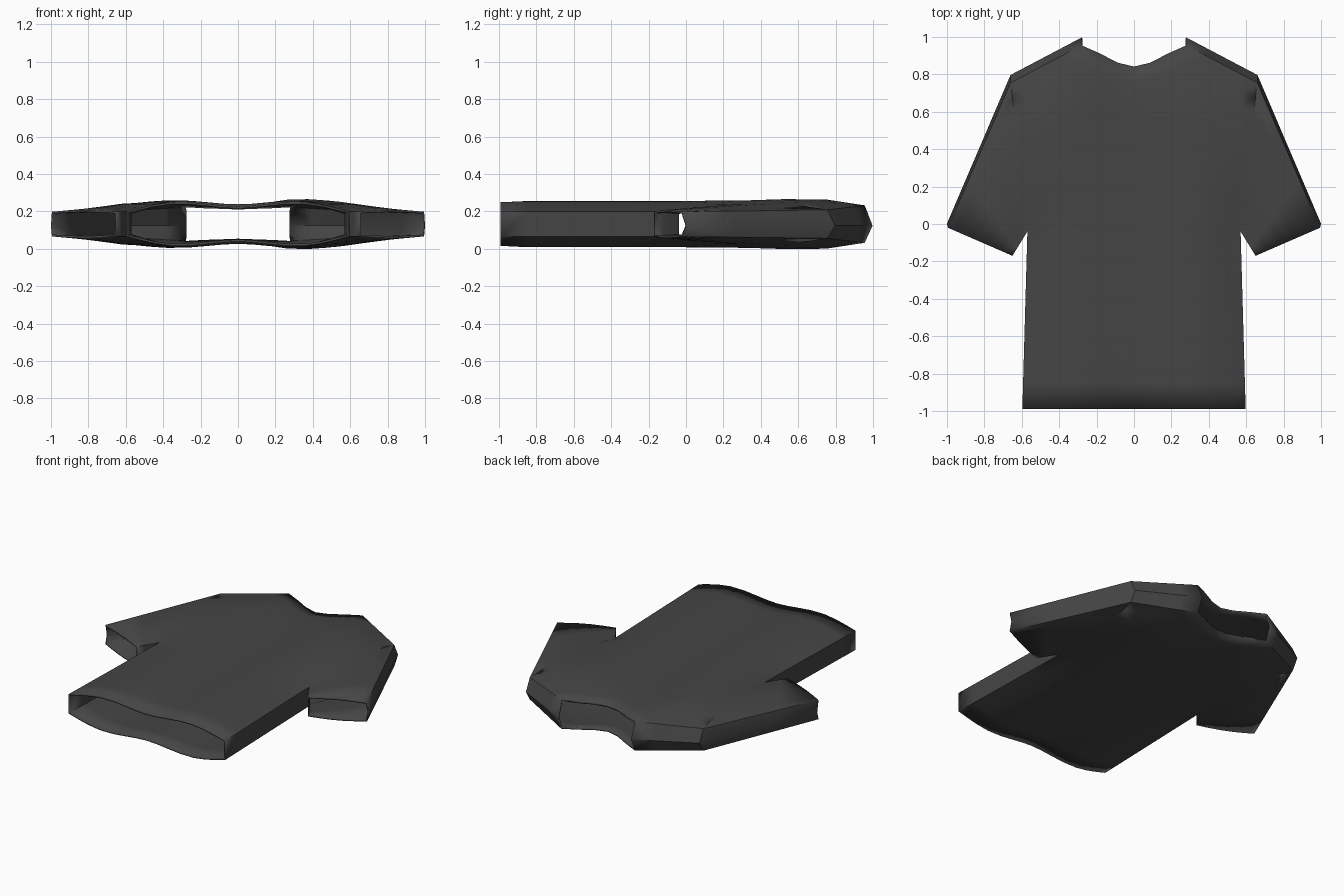
import bpy, bmesh, math
from mathutils import Vector

cube = bpy.data.objects.get("Cube")
if cube:
    bpy.data.objects.remove(cube, do_unlink=True)

MID = 0.132                      # height of the plane halfway through the shirt
U = [0, 0.13, 0.28, 0.424, 0.6, 0.75, 0.88, 1]    # columns, centre to side
LOWER = [0, 0.15, 0.4, 0.7, 1]                    # rows, hem to armpit
UPPER = [0, 0.2, 0.4, 0.6, 0.8, 0.9, 1]           # rows, armpit to shoulder
SLEEVE = [0, 0.33, 0.67, 1]                       # columns, seam to cuff
NECK = 3                                          # column of the neck point

armpit, shoulder = Vector((0.57, -0.04)), Vector((0.66, 0.755))
cuff_in, cuff_out = Vector((0.65, -0.17)), Vector((0.995, -0.02))
neck_y = [0.842, 0.862, 0.913, 0.955]


def mix(a, b, t):
    return a + (b - a) * t


def seam_height(t):
    return mix(0.066, 0.076, t) + 0.038 * math.sin(math.pi * t) ** 0.8 if 0 < t < 1 else mix(0.066, 0.076, t)


def belly(u, edge):
    centre = 0.106 + 0.024 * math.sin(math.pi * min(u / 1.2, 1)) ** 2
    return mix(centre, edge, u ** 4)


def body_low(i, t):
    u = U[i]
    h = belly(u, 0.066) - 0.012 * (1 - u) * max(0, 1 - t / 0.15)
    return u * mix(0.597, armpit.x, t), mix(-0.99, armpit.y, t), h


def body_high(i, t, side):
    u = U[i]
    if i <= NECK:
        top_y, top_h = neck_y[i], mix(0.09, 0.1, i / NECK)
    else:
        k = (u - U[NECK]) / (1 - U[NECK])
        top_y, top_h = mix(neck_y[NECK], shoulder.y, k), mix(0.1, 0.076, k)
    h = belly(u, seam_height(t))
    if side > 0 and 0.5 < t < 1 and 0.4 < u < 0.9:
        h += 0.006               # slightly fuller left shoulder
    h = mix(h, top_h, max(0, (t - 0.8) / 0.2))
    return u * mix(armpit.x, shoulder.x, t), mix(armpit.y, top_y, t), h


def sleeve(s, t):
    p = mix(mix(armpit, shoulder, t), mix(cuff_in, cuff_out, t), s)
    h = mix(seam_height(t), 0.066 + 0.01 * math.sin(math.pi * t), s)
    return p.x, p.y, h


bm = bmesh.new()


def quad(points):
    bm.faces.new([bm.verts.new(p) for p in points])


def panel(grid, side):
    """Front and back cloth over a grid of (x, y, half thickness)."""
    for a, b in zip(grid, grid[1:]):
        for k in range(len(a) - 1):
            for face in (1, -1):
                quad([(side * x, y, MID + face * h) for x, y, h in (a[k], b[k], b[k + 1], a[k + 1])])


def wall(line, side, crease=None):
    """Strip joining front and back along a line, optionally with a ridge."""
    n = len(line) - 1
    for k in range(n):
        (x1, y1, h1), (x2, y2, h2) = line[k], line[k + 1]
        if crease is None:
            quad([(side * x1, y1, MID - h1), (side * x2, y2, MID - h2),
                  (side * x2, y2, MID + h2), (side * x1, y1, MID + h1)])
            continue
        r1, r2 = mix(crease[0], crease[1], k / n), mix(crease[0], crease[1], (k + 1) / n)
        for face in (1, -1):
            quad([(side * x1, y1, MID + face * h1), (side * x2, y2, MID + face * h2),
                  (side * (x2 + r2.x), y2 + r2.y, MID - 0.008),
                  (side * (x1 + r1.x), y1 + r1.y, MID - 0.008)])


ridge, ridge_end = Vector((0, 0.042)), Vector((0.005, 0.022))
for side in (1, -1):
    low = [[body_low(i, t) for t in LOWER] for i in range(len(U))]
    high = [[body_high(i, t, side) for t in UPPER] for i in range(len(U))]
    arm = [[sleeve(s, t) for t in UPPER] for s in SLEEVE]
    for grid in (low, high, arm):
        panel(grid, side)
    wall(low[-1], side)                                   # torso side
    wall([col[0] for col in arm], side)                   # sleeve underside
    wall([col[-1] for col in high[NECK:]], side, (ridge, ridge))
    wall([col[-1] for col in arm], side, (ridge, ridge_end))

# Sew the panels together and turn the cloth outwards
bmesh.ops.remove_doubles(bm, verts=bm.verts, dist=0.0005)
bmesh.ops.recalc_face_normals(bm, faces=bm.faces)
highest = max(bm.faces, key=lambda f: f.calc_center_median().z)
if highest.normal.z < 0:
    bmesh.ops.reverse_faces(bm, faces=bm.faces)

mesh = bpy.data.meshes.new("shirt")
bm.to_mesh(mesh)
bm.free()
shirt = bpy.data.objects.new("shirt", mesh)
bpy.context.collection.objects.link(shirt)

# Dark grey cloth
cloth = bpy.data.materials.new("dark_grey_cloth")
cloth.use_nodes = True
colour = (0.06, 0.06, 0.06, 1)
cloth.diffuse_color = colour
cloth.node_tree.nodes["Principled BSDF"].inputs["Base Color"].default_value = colour
mesh.materials.append(cloth)

bpy.ops.object.select_all(action='DESELECT')
shirt.select_set(True)
bpy.context.view_layer.objects.active = shirt
bpy.ops.object.shade_smooth_by_angle(angle=math.radians(25))

# Cloth thickness
thick = shirt.modifiers.new("thickness", 'SOLIDIFY')
thick.thickness = 0.012
thick.offset = -1
